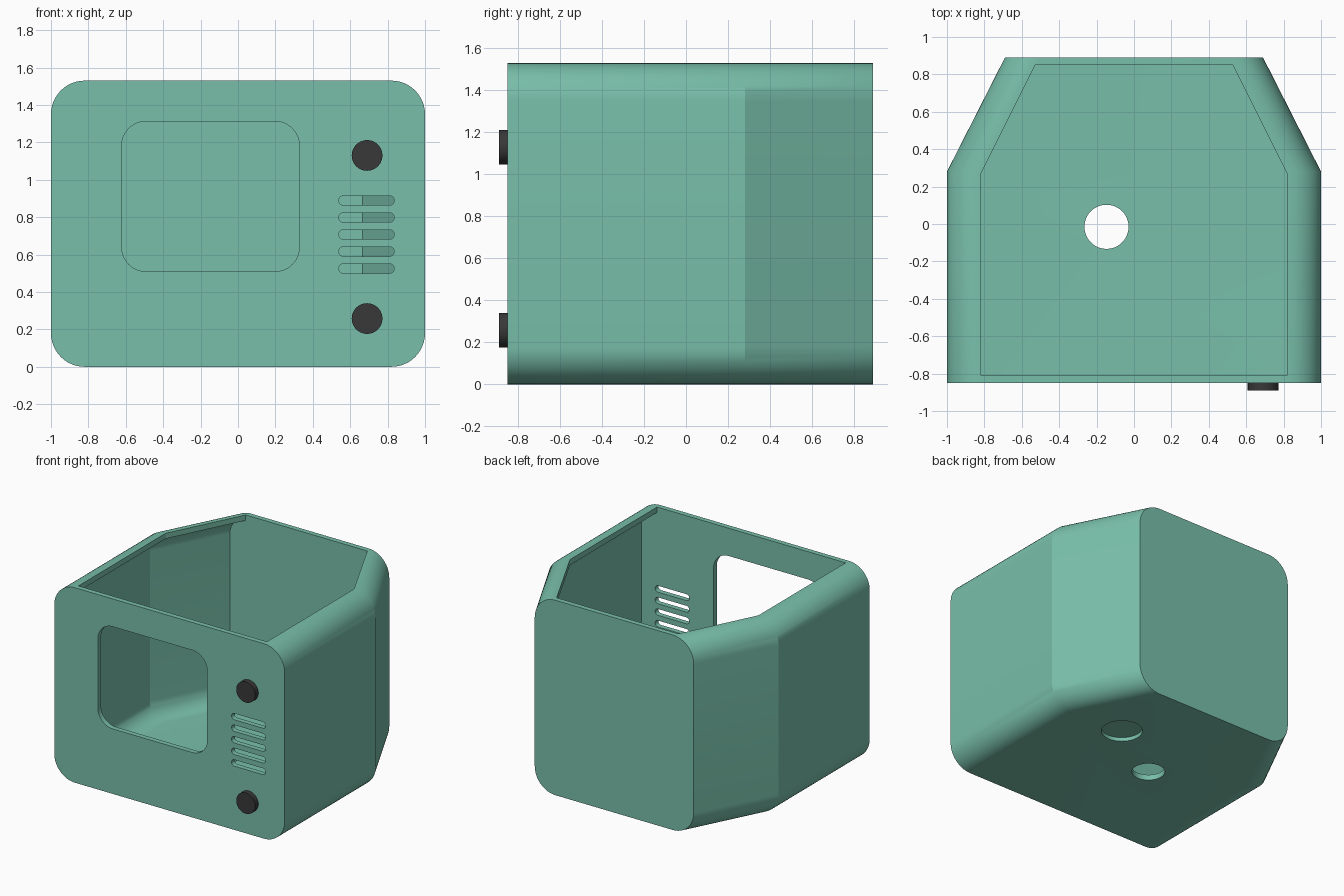
import bpy, bmesh, math
from mathutils import Matrix

cube = bpy.data.objects.get("Cube")
if cube:
    bpy.data.objects.remove(cube, do_unlink=True)


def material(name, rgb):
    m = bpy.data.materials.new(name)
    m.use_nodes = True
    m.diffuse_color = (*rgb, 1)
    bsdf = m.node_tree.nodes["Principled BSDF"]
    bsdf.inputs["Base Color"].default_value = (*rgb, 1)
    bsdf.inputs["Roughness"].default_value = 0.6
    return m


TEAL = material("teal_plastic", (0.19, 0.52, 0.40))
BLACK = material("black_plastic", (0.04, 0.04, 0.04))


def finish(name, bm, mat):
    bmesh.ops.recalc_face_normals(bm, faces=bm.faces)
    mesh = bpy.data.meshes.new(name)
    bm.to_mesh(mesh)
    bm.free()
    mesh.materials.append(mat)
    obj = bpy.data.objects.new(name, mesh)
    bpy.context.scene.collection.objects.link(obj)
    return obj


def section(cx, half, z0, z1, r, chimney=None, seg=12):
    """Rounded rectangle in x and z, optionally opened upwards by a straight neck."""
    pts = []
    for k, (sx, z) in enumerate([(1, z1 - r), (-1, z1 - r), (-1, z0 + r), (1, z0 + r)]):
        arc = []
        for i in range(seg + 1):
            a = math.pi / 2 * (k + i / seg)
            arc.append((cx + sx * (half - r) + r * math.cos(a), z + r * math.sin(a)))
        if chimney and k == 0:
            arc.append((cx + half - r, chimney))
        if chimney and k == 1:
            arc.insert(0, (cx - half + r, chimney))
        pts += arc
    return pts


def loft(name, stations, cx, z0, z1, r, chimney=None):
    """Skin rounded sections placed at (y, half width) stations."""
    bm = bmesh.new()
    rings = [[bm.verts.new((x, y, z)) for x, z in section(cx, half, z0, z1, r, chimney)]
             for y, half in stations]
    for a, b in zip(rings, rings[1:]):
        for i in range(len(a)):
            j = (i + 1) % len(a)
            bm.faces.new((a[i], a[j], b[j], b[i]))
    bm.faces.new(rings[0])
    bm.faces.new(rings[-1])
    return finish(name, bm, TEAL)


def cylinder(name, r, depth, loc, mat, along_y=False):
    bm = bmesh.new()
    rot = Matrix.Rotation(math.pi / 2, 4, "X") if along_y else Matrix()
    bmesh.ops.create_cone(bm, cap_ends=True, segments=48, radius1=r, radius2=r,
                          depth=depth, matrix=Matrix.Translation(loc) @ rot)
    return finish(name, bm, mat)


def activate(obj):
    bpy.ops.object.select_all(action="DESELECT")
    obj.select_set(True)
    bpy.context.view_layer.objects.active = obj


def cut(obj, cutter):
    mod = obj.modifiers.new("cut", "BOOLEAN")
    mod.operation = "DIFFERENCE"
    mod.solver = "EXACT"
    mod.object = cutter
    activate(obj)
    bpy.ops.object.modifier_apply(modifier=mod.name)
    bpy.data.objects.remove(cutter, do_unlink=True)


# Housing: rounded box tapering to the back
housing = loft("housing", [(-0.85, 1), (0.28, 1), (0.89, 0.69)], 0, 0, 1.53, 0.18)

# Hollow inside with the open top
cut(housing, loft("cavity", [(-0.81, 0.955), (0.27, 0.955), (0.85, 0.665)],
                  0, 0.043, 1.487, 0.137, chimney=1.7))

# Screen window in the front wall
cut(housing, loft("window_cutter", [(-1, 0.475), (-0.7, 0.475)], -0.147, 0.51, 1.312, 0.13))

# Speaker slots
for i in range(5):
    z = 0.525 + 0.091 * i
    cut(housing, loft("slot_cutter", [(-1, 0.148), (-0.7, 0.148)],
                      0.687, z - 0.025, z + 0.025, 0.0245))

# Cable hole through the floor and shallow recess under it
cut(housing, cylinder("hole_cutter", 0.118, 0.4, (-0.147, -0.015, 0), TEAL))
cut(housing, cylinder("recess_cutter", 0.147, 0.2, (0.374, 0.31, -0.07), TEAL))

# Control knobs
knobs = [cylinder(name, 0.082, 0.05, (0.69, -0.865, z), BLACK, along_y=True)
         for name, z in (("upper_knob", 1.13), ("lower_knob", 0.258))]

for obj in [housing] + knobs:
    activate(obj)
    bpy.ops.object.shade_smooth_by_angle(angle=math.radians(25))
